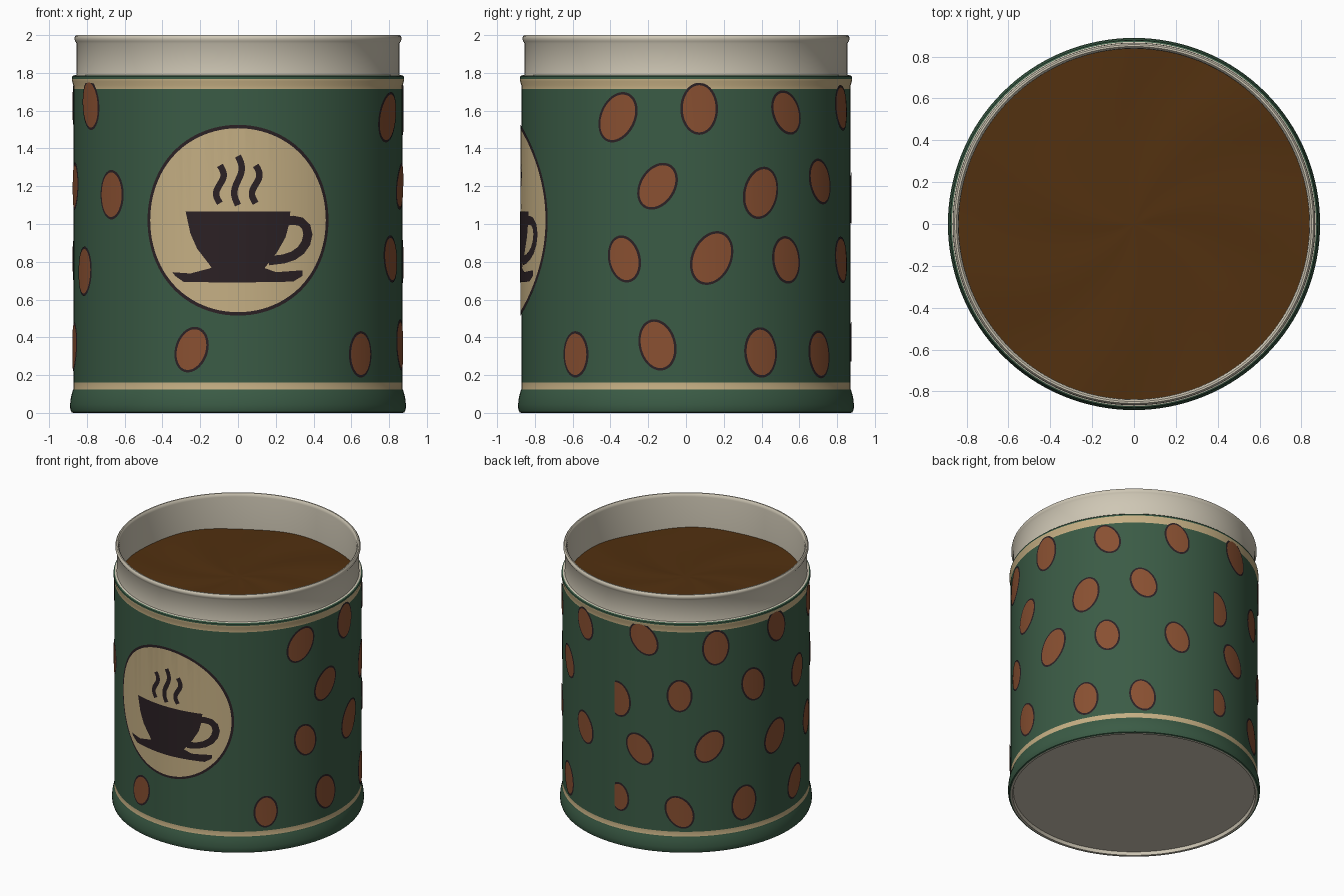
import bpy, bmesh, math
from mathutils import Vector

if "Cube" in bpy.data.objects:
    bpy.data.objects.remove(bpy.data.objects["Cube"])

SEG = 128                      # sides of the tin
STEP = 2 * math.pi / SEG
R = 0.872                      # wall radius of the painted body


def material(name, r, g, b):
    m = bpy.data.materials.new(name)
    m.diffuse_color = (r, g, b, 1)
    m.use_nodes = True
    m.node_tree.nodes["Principled BSDF"].inputs["Base Color"].default_value = m.diffuse_color
    return m


GREEN = material("dark_green", 0.043, 0.105, 0.060)
TAN = material("tan", 0.56, 0.43, 0.23)
METAL = material("pale_metal", 0.62, 0.57, 0.46)
DARK = material("near_black", 0.024, 0.015, 0.018)
BEAN = material("bean_brown", 0.25, 0.080, 0.031)
COFFEE = material("coffee_brown", 0.084, 0.030, 0.005)


def finish(bm, name, mats, angle=35):
    me = bpy.data.meshes.new(name)
    bm.to_mesh(me)
    bm.free()
    ob = bpy.data.objects.new(name, me)
    bpy.context.collection.objects.link(ob)
    for m in mats:
        me.materials.append(m)
    bpy.ops.object.select_all(action='DESELECT')
    ob.select_set(True)
    bpy.context.view_layer.objects.active = ob
    bpy.ops.object.shade_smooth_by_angle(angle=math.radians(angle))
    return ob


def around(a, r, z):
    """Point on the tin; angle 0 is the front, growing towards the right."""
    return Vector((r * math.sin(a), -r * math.cos(a), z))


def lathe(name, profile, mats):
    """profile: (radius, z, material of the strip that ends here)"""
    bm = bmesh.new()
    rings = []
    for r, z, _ in profile:
        if r == 0:
            rings.append([bm.verts.new((0, 0, z))] * SEG)
        else:
            rings.append([bm.verts.new(around(i * STEP, r, z)) for i in range(SEG)])
    for k in range(1, len(profile)):
        lo, hi = rings[k - 1], rings[k]
        for i in range(SEG):
            j = (i + 1) % SEG
            loop = list(dict.fromkeys((lo[i], lo[j], hi[j], hi[i])))
            bm.faces.new(loop).material_index = mats.index(profile[k][2])
    return finish(bm, name, mats)


def plate(name, polys, lift, mat, clip=False):
    """Wrap flat (arc length, height) polygons around the body wall."""
    bm = bmesh.new()
    for poly in polys:
        bm.faces.new([bm.verts.new((u / R, 0, z)) for u, z in poly])
    bmesh.ops.triangulate(bm, faces=bm.faces[:])
    lo = min(v.co.x for v in bm.verts)
    hi = max(v.co.x for v in bm.verts)
    for k in range(math.ceil(lo / STEP), math.floor(hi / STEP) + 1):
        bmesh.ops.bisect_plane(bm, geom=bm.verts[:] + bm.edges[:] + bm.faces[:], dist=1e-6,
                               plane_co=(k * STEP, 0, 0), plane_no=(1, 0, 0),
                               clear_inner=clip and k == SEG // 2)
    bm.normal_update()
    for f in bm.faces:
        if f.normal.y > 0:
            f.normal_flip()
    for v in bm.verts:
        v.co = around(v.co.x, R + lift, v.co.z)
    return finish(bm, name, [mat])


def ellipse(u, z, a, b, tilt=0, n=40):
    c, s = math.cos(math.radians(tilt)), math.sin(math.radians(tilt))
    pts = []
    for i in range(n):
        p, q = a * math.cos(i * 2 * math.pi / n), b * math.sin(i * 2 * math.pi / n)
        pts.append((u + p * c + q * s, z - p * s + q * c))
    return pts


def ribbon(path, width):
    """Quads along a path, as a list of polygons."""
    left, right = [], []
    for i, p in enumerate(path):
        a, b = Vector(path[max(i - 1, 0)]), Vector(path[min(i + 1, len(path) - 1)])
        d = (b - a).normalized() * width / 2
        left.append((p[0] - d.y, p[1] + d.x))
        right.append((p[0] + d.y, p[1] - d.x))
    return [[left[i], right[i], right[i + 1], left[i + 1]] for i in range(len(path) - 1)]


def wrap(poly):
    """Turn x seen from the front into arc length."""
    return [(R * math.asin(x / R), z) for x, z in poly]


# tin: base, painted wall, collar, rolled rim and inside wall
lathe("tin", [
    (0, 0.025, METAL), (0.85, 0.025, METAL), (0.856, 0.0, METAL), (0.872, 0.0, METAL),
    (0.882, 0.004, GREEN), (0.888, 0.02, GREEN), (0.889, 0.045, GREEN), (0.885, 0.08, GREEN),
    (0.876, 0.115, GREEN), (R, 0.125, GREEN), (R, 0.162, TAN), (R, 1.715, GREEN),
    (R, 1.735, TAN), (0.878, 1.755, TAN), (0.879, 1.768, TAN), (0.878, 1.78, GREEN),
    (0.870, 1.787, GREEN), (0.856, 1.789, METAL), (0.854, 1.80, METAL), (0.854, 1.955, METAL),
    (0.862, 1.968, METAL), (0.866, 1.98, METAL), (0.864, 1.992, METAL), (0.857, 2.0, METAL),
    (0.848, 2.0, METAL), (0.840, 1.992, METAL), (0.837, 1.975, METAL), (0.837, 1.68, METAL),
], [GREEN, TAN, METAL])

# ground coffee: gently uneven disc
bm = bmesh.new()
last = [bm.verts.new((0, 0, 1.745))] * SEG
for k in range(1, 13):
    r = 0.838 * k / 12
    ring = []
    for i in range(SEG):
        a = i * STEP
        z = 1.73 + 0.015 * (1 - k / 12) + 0.006 * k / 12 * (math.sin(3 * a + 1) + math.sin(7 * a + k / 3))
        ring.append(bm.verts.new(around(a, r, z)))
    for i in range(SEG):
        j = (i + 1) % SEG
        bm.faces.new(list(dict.fromkeys((last[i], ring[i], ring[j], last[j]))))
    last = ring
finish(bm, "ground_coffee", [COFFEE])

# round front panel
plate("panel_outline", [ellipse(0, 1.02, 0.505, 0.505, n=96)], 0.003, DARK)
plate("panel", [ellipse(0, 1.02, 0.487, 0.487, n=96)], 0.005, TAN)

# cup picture: bowl, saucer, handle and steam
bowl = [(-0.275, 1.066), (0.275, 1.066), (0.268, 1.0), (0.25, 0.93), (0.205, 0.85), (0.14, 0.785),
        (0.13, 0.755), (-0.13, 0.755), (-0.15, 0.785), (-0.215, 0.87), (-0.25, 0.95), (-0.262, 1.03)]
saucer = [(-0.345, 0.745), (-0.25, 0.738), (-0.13, 0.77), (0.13, 0.77), (0.2, 0.745), (0.34, 0.755),
          (0.338, 0.725), (0.29, 0.695), (0, 0.69), (-0.285, 0.693), (-0.33, 0.725)]
handle = ribbon([(0.25, 1.015), (0.29, 1.02), (0.33, 1.012), (0.358, 0.985), (0.367, 0.945), (0.357, 0.9),
                 (0.33, 0.86), (0.29, 0.832), (0.24, 0.815), (0.16, 0.805)], 0.048)
steam = []
for cx, low, high in ((-0.095, 1.11, 1.31), (0, 1.10, 1.36), (0.093, 1.11, 1.31)):
    path = [(cx - 0.02 * math.sin(2 * math.pi * t / 14), low + (high - low) * t / 14) for t in range(15)]
    steam += ribbon(path, 0.034)
for name, polys in (("cup_bowl", [bowl]), ("cup_saucer", [saucer]), ("cup_handle", handle), ("steam", steam)):
    plate(name, [wrap(p) for p in polys], 0.007, DARK)

# beans: angle from the front in degrees, height, lean, size
beans = [
    (-63.5, 1.63, -12, 0.97), (-50, 1.155, 0, 0.95), (-68.5, 0.75, 5, 0.95), (-16.4, 0.335, 20, 0.9),
    (48, 0.31, 0, 0.89), (65.5, 1.565, 30, 1.03), (80, 1.20, 33, 0.97), (68, 0.815, -15, 0.92),
    (80, 0.36, -15, 1.0), (94.6, 1.61, 0, 1.0), (99, 0.82, 25, 1.08), (117, 1.165, 15, 1.02),
    (117, 0.32, -5, 0.97), (127.5, 1.59, -28, 0.9), (127.5, 0.81, -10, 0.92), (144.5, 1.225, -25, 0.92),
    (144, 0.31, -12, 0.93), (160.5, 1.615, -20, 0.9), (160.5, 0.81, -20, 0.92), (195, 1.64, -33, 0.98),
    (229, 1.585, 0, 1.0), (262, 1.64, -15, 0.92), (182, 1.135, -8, 1.0), (212, 1.22, 0, 0.92),
    (248, 1.25, -15, 0.97), (279, 1.20, 8, 0.92), (193, 0.78, -32, 0.95), (226, 0.82, 32, 0.98),
    (261, 0.79, 22, 1.0), (182.5, 0.375, -5, 0.8), (212, 0.315, -28, 0.97), (243, 0.345, 5, 1.0),
    (276.5, 0.35, 20, 0.97),
]
for i, (deg, z, lean, size) in enumerate(beans, 1):
    u, seam = math.radians(deg) * R, 180 < deg < 186   # two beans are cut by the rear seam
    a, b = 0.1 * size, 0.138 * size
    plate(f"bean_outline_{i}", [ellipse(u, z, a, b, lean)], 0.003, DARK, seam)
    plate(f"bean_{i}", [ellipse(u, z, a - 0.013, b - 0.013, lean)], 0.005, BEAN, seam)
